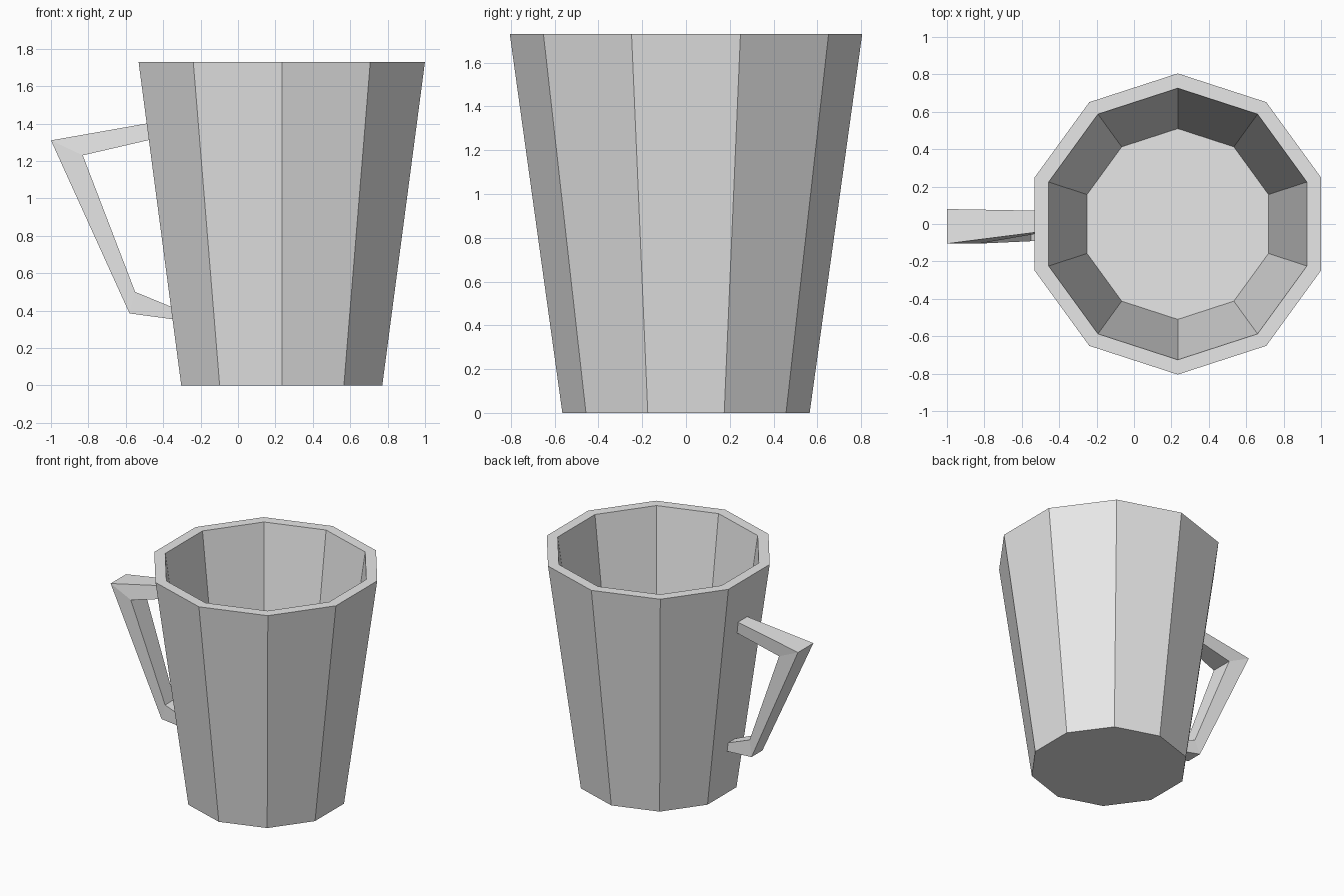
import bpy, bmesh, math

if "Cube" in bpy.data.objects:
    bpy.data.objects.remove(bpy.data.objects["Cube"])

grey = bpy.data.materials.new("light grey")
grey.diffuse_color = (0.8, 0.8, 0.8, 1)
grey.use_nodes = True
grey.node_tree.nodes["Principled BSDF"].inputs["Base Color"].default_value = grey.diffuse_color


def loft(name, rings):
    """Join equal-sized rings of points with quads and cap both ends."""
    bm = bmesh.new()
    loops = [[bm.verts.new(p) for p in ring] for ring in rings]
    n = len(loops[0])
    for a, b in zip(loops, loops[1:]):
        for i in range(n):
            j = (i + 1) % n
            bm.faces.new((a[i], a[j], b[j], b[i]))
    bm.faces.new(loops[0][::-1])
    bm.faces.new(loops[-1])
    bmesh.ops.recalc_face_normals(bm, faces=bm.faces[:])
    mesh = bpy.data.meshes.new(name)
    bm.to_mesh(mesh)
    bm.free()
    mesh.materials.append(grey)
    obj = bpy.data.objects.new(name, mesh)
    bpy.context.collection.objects.link(obj)
    return obj


def decagon(r, z):
    angles = [math.radians(90 + 36 * i) for i in range(10)]
    return [(0.234 + r * math.cos(a), r * math.sin(a), z) for a in angles]


# Ten-sided tapered cup: outer base, outer rim, inner rim, inner floor
loft("cup", [decagon(r, z) for r, z in
             ((0.565, 0), (0.805, 1.73), (0.726, 1.73), (0.51, 0.17))])

# Angular handle: outer (x, z), inner (x, z), outer y range, inner y range
sections = [
    ((-0.45, 1.407), (-0.45, 1.318), (-0.035, 0.07), (-0.04, 0.065)),
    ((-1.0, 1.31), (-0.83, 1.23), (-0.105, 0.08), (-0.105, 0.065)),
    ((-0.58, 0.385), (-0.55, 0.50), (-0.092, 0.04), (-0.092, 0.02)),
    ((-0.32, 0.35), (-0.32, 0.405), (-0.08, 0.0), (-0.08, 0.0)),
]
loft("handle", [[(o[0], oy[0], o[1]), (o[0], oy[1], o[1]),
                 (i[0], iy[1], i[1]), (i[0], iy[0], i[1])]
                for o, i, oy, iy in sections])
